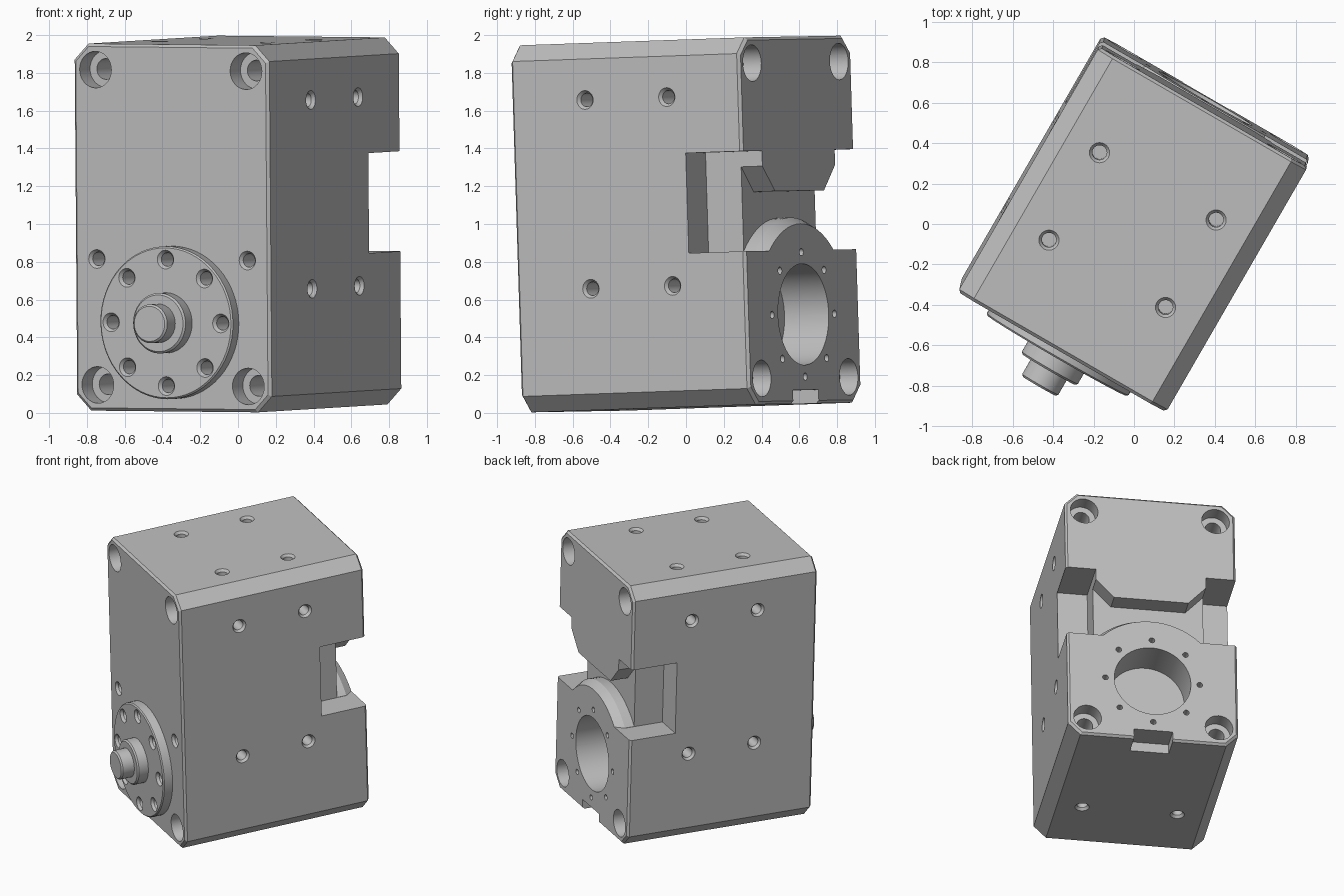
import bpy, bmesh, math
from mathutils import Vector, Matrix

cube = bpy.data.objects.get("Cube")
if cube:
    bpy.data.objects.remove(cube)

HW, HD, HH = 0.595, 0.70, 0.972      # half width, depth, height of the housing
AXIS_Z = -0.50                       # height of the shaft axis

metal = bpy.data.materials.new("light_grey_metal")
metal.use_nodes = True
GREY = (0.52, 0.52, 0.52, 1)
metal.diffuse_color = GREY
metal.node_tree.nodes["Principled BSDF"].inputs["Base Color"].default_value = GREY


def make(name, bm):
    bmesh.ops.recalc_face_normals(bm, faces=bm.faces)
    mesh = bpy.data.meshes.new(name)
    bm.to_mesh(mesh)
    bm.free()
    mesh.materials.append(metal)
    obj = bpy.data.objects.new(name, mesh)
    bpy.context.collection.objects.link(obj)
    return obj


def skin(bm, rings):
    """Bridge equal-length rings of points and cap both ends."""
    rings = [[bm.verts.new(p) for p in ring] for ring in rings]
    for a, b in zip(rings, rings[1:]):
        for i in range(len(a)):
            j = (i + 1) % len(a)
            bm.faces.new((a[i], a[j], b[j], b[i]))
    bm.faces.new(rings[0])
    bm.faces.new(rings[-1])


def lathe(bm, origin, direction, profile, n=24):
    """Revolve (radius, distance) pairs about a line."""
    rot = Vector(direction).to_track_quat('Z', 'Y')
    turns = [2 * math.pi * i / n for i in range(n)]
    skin(bm, [[Vector(origin) + rot @ Vector((r * math.cos(a), r * math.sin(a), d))
               for a in turns] for r, d in profile])


def prism(name, outline, y0, y1):
    bm = bmesh.new()
    skin(bm, [[(x, y, z) for x, z in outline] for y in (y0, y1)])
    return make(name, bm)


def cut(target, tool, keep=False):
    mod = target.modifiers.new("cut", 'BOOLEAN')
    mod.operation, mod.solver, mod.object = 'DIFFERENCE', 'EXACT', tool
    bpy.context.view_layer.update()
    deps = bpy.context.evaluated_depsgraph_get()
    mesh = bpy.data.meshes.new_from_object(target.evaluated_get(deps))
    target.modifiers.clear()
    target.data = mesh
    if not keep:
        bpy.data.objects.remove(tool)


def rect(x0, x1, z0, z1):
    return [(x0, z0), (x1, z0), (x1, z1), (x0, z1)]


# Housing: chamfered block with finely broken front and back edges
def octagon(y, inset):
    w, h, c = HW - inset, HH - inset, 0.085 - inset * 0.4
    half = [(w, -h + c), (w, h - c), (w - c, h), (-w + c, h)]
    return [(x, y, z) for x, z in half + [(-x, -z) for x, z in half]]


bm = bmesh.new()
E = 0.015
skin(bm, [octagon(-HD, E), octagon(E - HD, 0), octagon(HD - E, 0), octagon(HD, E)])
housing = make("housing", bm)

# Side pockets and the back recess, leaving the rounded bearing collar standing
for s in (-1, 1):
    cut(housing, prism("side_pocket", rect(*sorted((s * 0.385, s * 0.8)), -0.16, 0.37),
                       0.355, 0.8))
recess = prism("back_recess", [(-0.40, -0.16), (0.40, -0.16), (0.40, 0.305),
                               (0.26, 0.155), (-0.26, 0.155), (-0.40, 0.305)], 0.57, 0.8)
bm = bmesh.new()
lathe(bm, (0, 0, AXIS_Z), (0, 1, 0),
      [(0.515, 0.5), (0.515, 0.64), (0.48, HD), (0.48, HD + 0.0002)], 64)
cut(recess, make("collar", bm))
cut(housing, recess)
cut(housing, prism("bottom_slot", rect(-0.135, 0.135, -1.1, -0.90), 0.53, 0.8))

# Drilled holes
THREAD = [(0.05, -0.02), (0.05, 0), (0.036, 0.018), (0.036, 0.15)]
COUNTERBORE = [(0.097, -0.02), (0.097, 0.11), (0.055, 0.11), (0.055, 0.3)]
bm = bmesh.new()
for s in (-1, 1):
    for x in (-0.46, 0.46):
        for z in (-0.835, 0.835):
            lathe(bm, (x, s * HD, z), (0, -s, 0), COUNTERBORE, 32)
    for y in (-0.25, 0.25):
        for z in (-0.33, 0.67):
            lathe(bm, (s * HW, y, z), (-s, 0, 0), THREAD)
        lathe(bm, (s * 0.333, y, HH), (0, 0, -1), THREAD)
    lathe(bm, (s * 0.333, -0.25, -HH), (0, 0, 1), THREAD)
    lathe(bm, (s * 0.46, -HD, -0.168), (0, 1, 0), THREAD)
# Motor bore with its ring of small screw holes
lathe(bm, (0, HD, AXIS_Z), (0, -1, 0), [(0.268, -0.05), (0.268, 0.27)], 64)
ring = [(math.cos(i * math.pi / 4), math.sin(i * math.pi / 4)) for i in range(8)]
for c, s in ring:
    lathe(bm, (0.33 * c, HD, AXIS_Z + 0.33 * s), (0, -1, 0),
          [(0.02, -0.02), (0.02, 0.08)], 16)
cut(housing, make("drills", bm))

# Front flange with hub, and its ring of screw holes
bm = bmesh.new()
lathe(bm, (0, 0, AXIS_Z), (0, -1, 0),
      [(0.405, 0.69), (0.405, 0.762), (0.397, 0.77), (0.16, 0.77),
       (0.16, 0.84), (0.15, 0.85)], 64)
flange = make("output_flange", bm)
bm = bmesh.new()
for c, s in ring:
    lathe(bm, (0.335 * c, -0.77, AXIS_Z + 0.335 * s), (0, 1, 0), THREAD)
flange_drills = make("flange_drills", bm)
cut(housing, flange_drills, keep=True)
cut(flange, flange_drills)

# Output shaft
bm = bmesh.new()
lathe(bm, (0, 0, AXIS_Z), (0, -1, 0),
      [(0.103, 0.84), (0.103, 0.935), (0.093, 0.945)], 48)
shaft = make("output_shaft", bm)

# Turn and slightly tilt the whole assembly
up = Vector((-0.0075, -0.031, 1)).normalized()
side = Vector((0.866, -0.5, -0.009))
side = (side - up * side.dot(up)).normalized()
frame = Matrix((side, up.cross(side), up)).transposed().to_4x4()
parts = (housing, flange, shaft)
bpy.ops.object.select_all(action='DESELECT')
for part in parts:
    part.matrix_world = Matrix.Translation((0, 0, 1)) @ frame
    part.select_set(True)
bpy.context.view_layer.objects.active = housing
bpy.ops.object.shade_smooth_by_angle(angle=math.radians(25))
